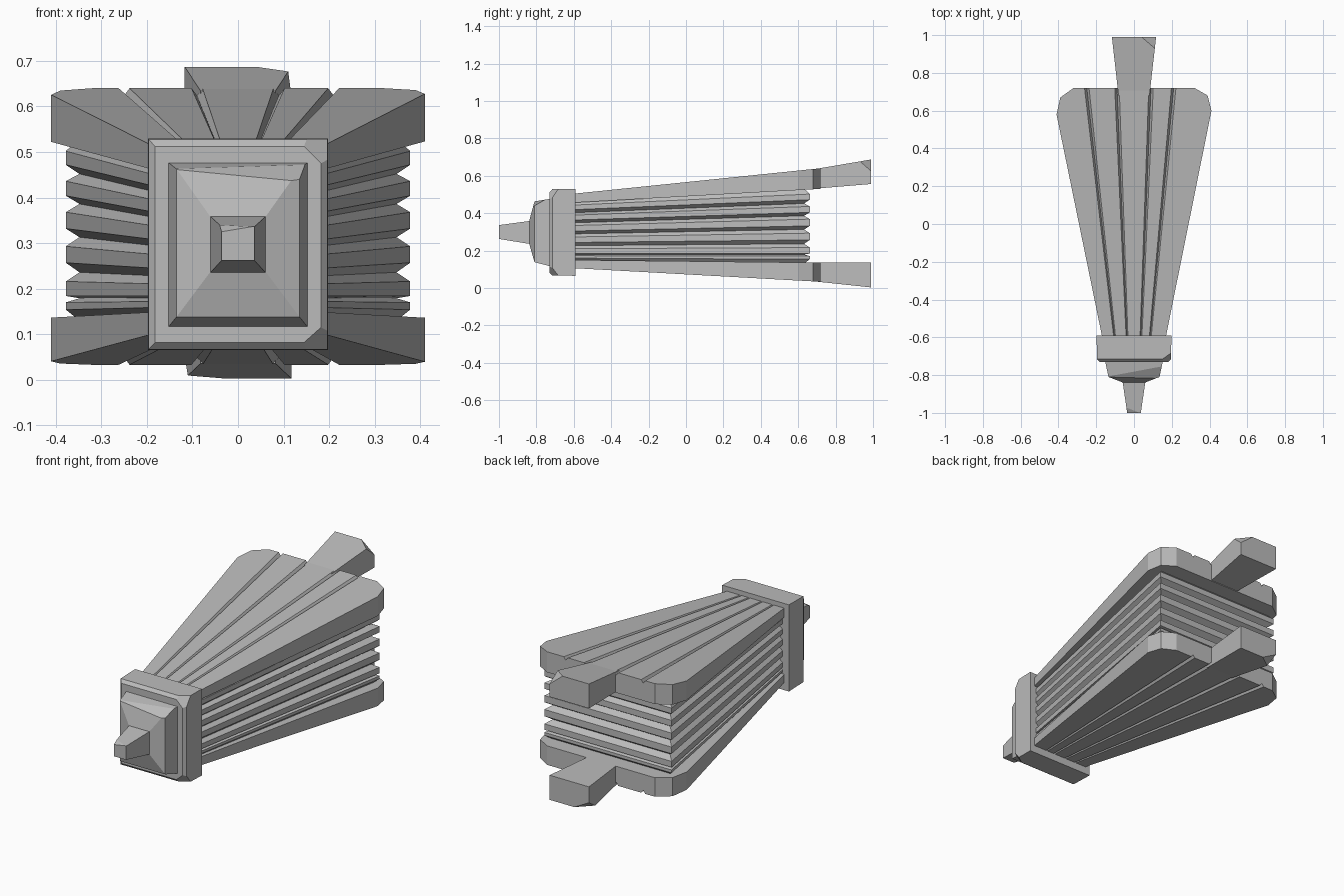
import bpy, bmesh
from mathutils import Vector

cube = bpy.data.objects.get("Cube")
if cube:
    bpy.data.objects.remove(cube, do_unlink=True)

grey = bpy.data.materials.new("plain grey")
grey.use_nodes = True
GREY = (0.5, 0.5, 0.5, 1)
grey.diffuse_color = GREY
grey.node_tree.nodes["Principled BSDF"].inputs["Base Color"].default_value = GREY


def chip(bm, a, b, c, inside):
    """Slice off the corner beyond the plane through a, b, c."""
    a, b, c, inside = map(Vector, (a, b, c, inside))
    n = (b - a).cross(c - a).normalized()
    if n.dot(inside - a) > 0:
        n = -n
    geom = bm.verts[:] + bm.edges[:] + bm.faces[:]
    bmesh.ops.bisect_plane(bm, geom=geom, plane_co=a, plane_no=n, clear_outer=True)
    bmesh.ops.holes_fill(bm, edges=[e for e in bm.edges if e.is_boundary])


def loft(name, rings, chips=(), inside=(0, 0, 0)):
    """Join equal-length point rings into a closed solid."""
    bm = bmesh.new()
    loops = [[bm.verts.new(p) for p in ring] for ring in rings]
    for r, s in zip(loops, loops[1:]):
        for i in range(len(r)):
            j = (i + 1) % len(r)
            bm.faces.new((r[i], r[j], s[j], s[i]))
    bm.faces.new(loops[0])
    bm.faces.new(loops[-1])
    for points in chips:
        chip(bm, *points, inside)
    bmesh.ops.recalc_face_normals(bm, faces=bm.faces)
    mesh = bpy.data.meshes.new(name)
    bm.to_mesh(mesh)
    bm.free()
    mesh.materials.append(grey)
    obj = bpy.data.objects.new(name, mesh)
    bpy.context.collection.objects.link(obj)
    return obj


def rect(y, w, z0, z1):
    return [(-w, y, z0), (w, y, z0), (w, y, z1), (-w, y, z1)]


def lerp(a, b, t):
    return a + (b - a) * t


FRONT, BACK = -0.62, 0.72

# Back outline of a board: x at the back end, y there, groove depth
outline = [(-0.41, 0.58, 0), (-0.39, 0.67, 0), (-0.32, BACK, 0)]
for gx in (-0.25, -0.09, 0.09, 0.21):
    outline += [(gx - 0.012, BACK, 0), (gx, BACK, 0.016), (gx + 0.012, BACK, 0)]
outline += [(0.32, BACK, 0), (0.39, 0.68, 0), (0.41, 0.60, 0)]


def board(name, outer, inner, sign):
    """Fan-shaped grooved board; outer and inner are (front z, back z)."""
    rings = []
    for x, y, depth in outline:
        fx = x * 0.4
        t = (y - FRONT) / (BACK - FRONT)
        rings.append([
            (fx, FRONT, outer[0] - sign * depth * 0.6),
            (x, y, lerp(*outer, t) - sign * depth),
            (x, y, lerp(*inner, t)),
            (fx, FRONT, inner[0])])
    loft(name, rings)


board("top_board", (0.502, 0.64), (0.455, 0.53), 1)
board("bottom_board", (0.107, 0.033), (0.15, 0.135), -1)

# Handles at the back, each with a broken corner
loft("top_handle", [rect(0.68, 0.082, 0.53, 0.634), rect(0.99, 0.117, 0.556, 0.687)],
     [((0.04, 0.99, 0.687), (0.11, 0.93, 0.677), (0.117, 0.99, 0.625))], (0, 0.8, 0.6))
loft("bottom_handle", [rect(0.68, 0.082, 0.036, 0.135), rect(0.99, 0.117, 0.003, 0.135)],
     [((-0.03, 0.99, 0.003), (-0.11, 0.93, 0.01), (-0.117, 0.99, 0.05))], (0, 0.8, 0.08))

# Pleated leather: flat ridges between sharp valleys, lofted upward
ridges = [(0.162, 0.008), (0.2, 0.016), (0.275, 0.018), (0.35, 0.018),
          (0.42, 0.016), (0.487, 0.015)]
valleys = [0.13, 0.179, 0.236, 0.313, 0.386, 0.452, 0.53]
profile = [(valleys[0], 0.03)]
for (z, half), v in zip(ridges, valleys[1:]):
    profile += [(z - half, 0), (z + half, 0), (v, 0.03)]
pleats = []
for z, inset in profile:
    zf = lerp(0.14, 0.465, (z - 0.13) / 0.4)
    wf, wb, yb = 0.155 - inset * 0.6, 0.378 - inset, 0.662 - inset
    pleats.append([(-wf, FRONT, zf), (wf, FRONT, zf), (wb, yb, z), (-wb, yb, z)])
loft("pleated_bellows", pleats)

# Collar with chipped front corners
loft("collar", [rect(-0.59, 0.198, 0.065, 0.53), rect(-0.715, 0.196, 0.067, 0.528),
                rect(-0.73, 0.182, 0.082, 0.512)],
     [((0.145, -0.73, 0.512), (0.182, -0.73, 0.475), (0.19, -0.69, 0.525)),
      ((0.145, -0.73, 0.082), (0.182, -0.73, 0.115), (0.19, -0.69, 0.07))],
     (0, -0.65, 0.3))

# Nozzle block with a worn top edge, then the nozzle
loft("nozzle_block", [rect(-0.70, 0.154, 0.115, 0.478), rect(-0.73, 0.152, 0.117, 0.476),
                      rect(-0.81, 0.135, 0.138, 0.463), rect(-0.838, 0.062, 0.235, 0.36)],
     [((-0.14, -0.80, 0.468), (0.135, -0.81, 0.44), (0.14, -0.75, 0.475))],
     (0, -0.72, 0.3))
loft("nozzle", [rect(-0.82, 0.064, 0.233, 0.362), rect(-0.838, 0.06, 0.236, 0.358),
                rect(-1.0, 0.036, 0.262, 0.336)],
     [((-0.036, -1.0, 0.325), (0.03, -1.0, 0.336), (-0.04, -0.975, 0.338))],
     (0, -0.9, 0.3))
